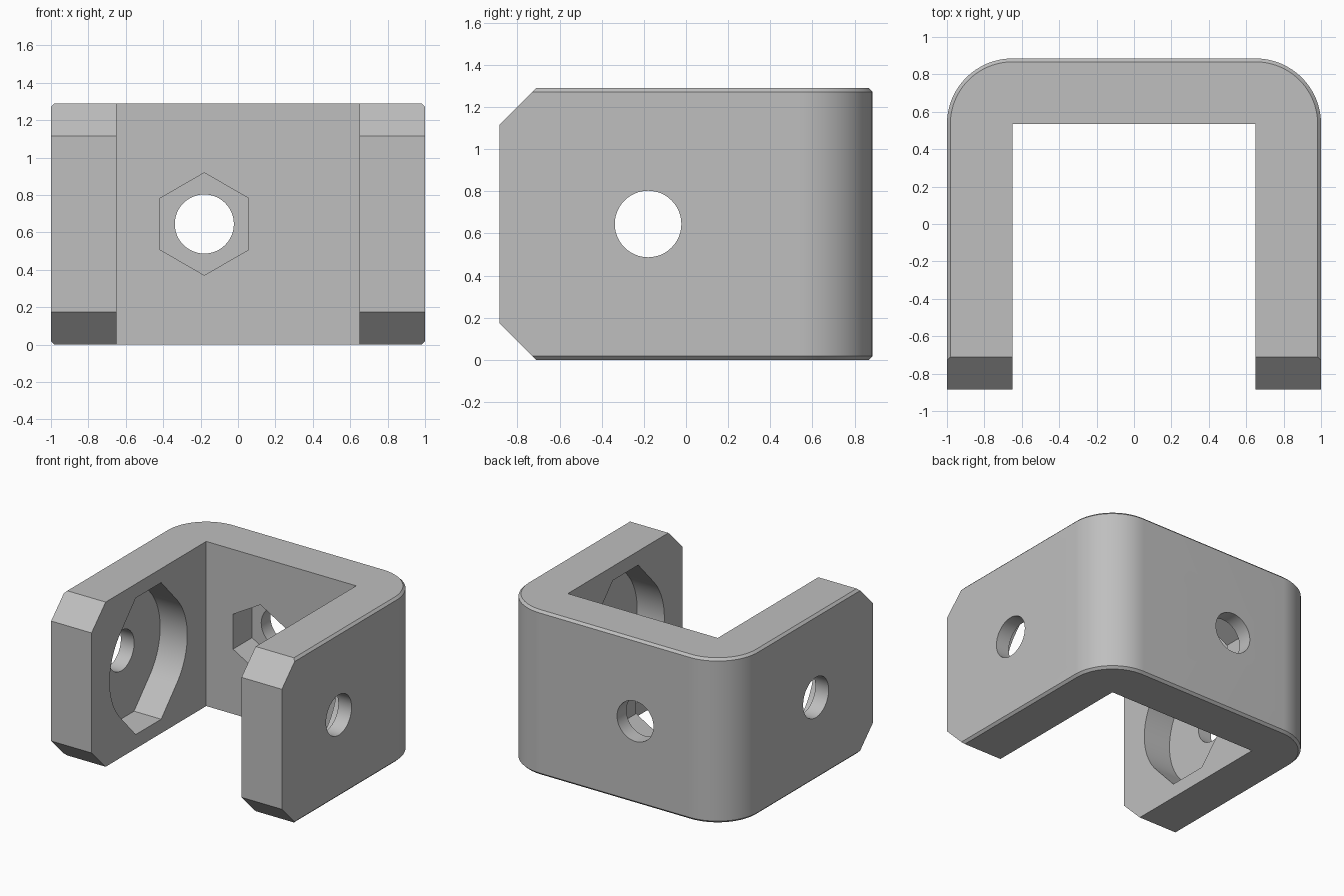
import bpy, bmesh, math
from mathutils import Vector

if "Cube" in bpy.data.objects:
    bpy.data.objects.remove(bpy.data.objects["Cube"])

HALF_X, HALF_Y, HEIGHT = 1.0, 0.885, 1.29
WALL, EDGE, NOSE = 0.35, 0.018, 0.175
DEPTH = 0.235                 # pocket depth
HOLE, HOLE_R = -0.18, 0.158   # hole offset and radius
MID = HEIGHT / 2

grey = bpy.data.materials.new("plain grey")
grey.use_nodes = True
grey.diffuse_color = (0.52, 0.52, 0.52, 1)
grey.node_tree.nodes["Principled BSDF"].inputs["Base Color"].default_value = grey.diffuse_color


def make_object(name, bm):
    bmesh.ops.recalc_face_normals(bm, faces=bm.faces)
    mesh = bpy.data.meshes.new(name)
    bm.to_mesh(mesh)
    bm.free()
    mesh.materials.append(grey)
    ob = bpy.data.objects.new(name, mesh)
    bpy.context.collection.objects.link(ob)
    return ob


def loft(name, rings):
    """Closed solid through rings of equal point count."""
    bm = bmesh.new()
    loops = [[bm.verts.new(p) for p in ring] for ring in rings]
    for low, high in zip(loops, loops[1:]):
        for i in range(len(low)):
            j = (i + 1) % len(low)
            bm.faces.new((low[i], low[j], high[j], high[i]))
    bm.faces.new(loops[0])
    bm.faces.new(loops[-1])
    return make_object(name, bm)


def circle(radius, sides, start=0.0, sweep=2 * math.pi):
    return [(radius * math.cos(start + sweep * i / sides),
             radius * math.sin(start + sweep * i / sides)) for i in range(sides)]


def u_outline(inset, z):
    """U-shaped plan with rounded back corners."""
    cx, cy, r = HALF_X - WALL, HALF_Y - WALL, WALL - inset
    arc = circle(r, 24, 0, math.pi / 2 * 24 / 23)
    right = [(cx, -HALF_Y), (cx + r, -HALF_Y)] + [(cx + x, cy + y) for x, y in arc]
    left = [(-x, y) for x, y in reversed(right)]
    inner = [(-cx, cy), (cx, cy)]
    return [Vector((x, y, z)) for x, y in right + left + inner]


# Bracket body with a fine bevel round the outer rim
bracket = loft("bracket", [u_outline(EDGE, 0), u_outline(0, EDGE),
                           u_outline(0, HEIGHT - EDGE), u_outline(EDGE, HEIGHT)])


def cut_x(name, points, x0, x1):
    return loft(name, [[(x, y, z) for y, z in points] for x in (x0, x1)])


def cut_y(name, points, y0, y1):
    return loft(name, [[(x, y, z) for x, z in points] for y in (y0, y1)])


def at_hole(points):
    return [(u + HOLE, v + MID) for u, v in points]


cutters = []

# Sloped nose ends on both arms
over = 0.1
for name, base, s in (("lower_nose", 0, 1), ("upper_nose", HEIGHT, -1)):
    wedge = [(-HALF_Y - over, base + s * (NOSE + over)),
             (-HALF_Y + NOSE + over, base - s * over),
             (-HALF_Y - over, base - s * over)]
    cutters.append(cut_x(name, wedge, -1.2, 1.2))

# Round holes through the arms and the back wall
round_hole = at_hole(circle(HOLE_R, 48))
cutters.append(cut_x("arm_hole", round_hole, -1.2, 1.2))
cutters.append(cut_y("back_hole", round_hole, 0.3, 1.1))

# Hexagonal pocket inside the back wall
hexagon = at_hole(circle(0.274, 6, math.pi / 6))
cutters.append(cut_y("hex_pocket", hexagon, 0.3, HALF_Y - WALL + DEPTH))

# Arm pockets: round sides running tangentially to short flats
flat, top, radius = 0.157, 0.535, 0.48
reach = math.atan2(top, flat) - math.acos(radius / math.hypot(top, flat))
side = circle(radius, 24, -reach, 2 * reach * 24 / 23)
half = [(flat, -top)] + side + [(flat, top)]
pocket = at_hole(half + [(-u, v) for u, v in reversed(half)])
reach_x = HALF_X - WALL + DEPTH
cutters.append(cut_x("right_arm_pocket", pocket, -reach_x, -0.5))
cutters.append(cut_x("left_arm_pocket", pocket, 0.5, reach_x))

# Carve the body and discard the cutters
bpy.ops.object.select_all(action='DESELECT')
bpy.context.view_layer.objects.active = bracket
bracket.select_set(True)
for cutter in cutters:
    cutter.hide_render = True
    mod = bracket.modifiers.new(cutter.name, 'BOOLEAN')
    mod.operation = 'DIFFERENCE'
    mod.solver = 'EXACT'
    mod.object = cutter
    bpy.ops.object.modifier_apply(modifier=mod.name)
    bpy.data.objects.remove(cutter)

bpy.ops.object.shade_smooth_by_angle(angle=math.radians(25))
